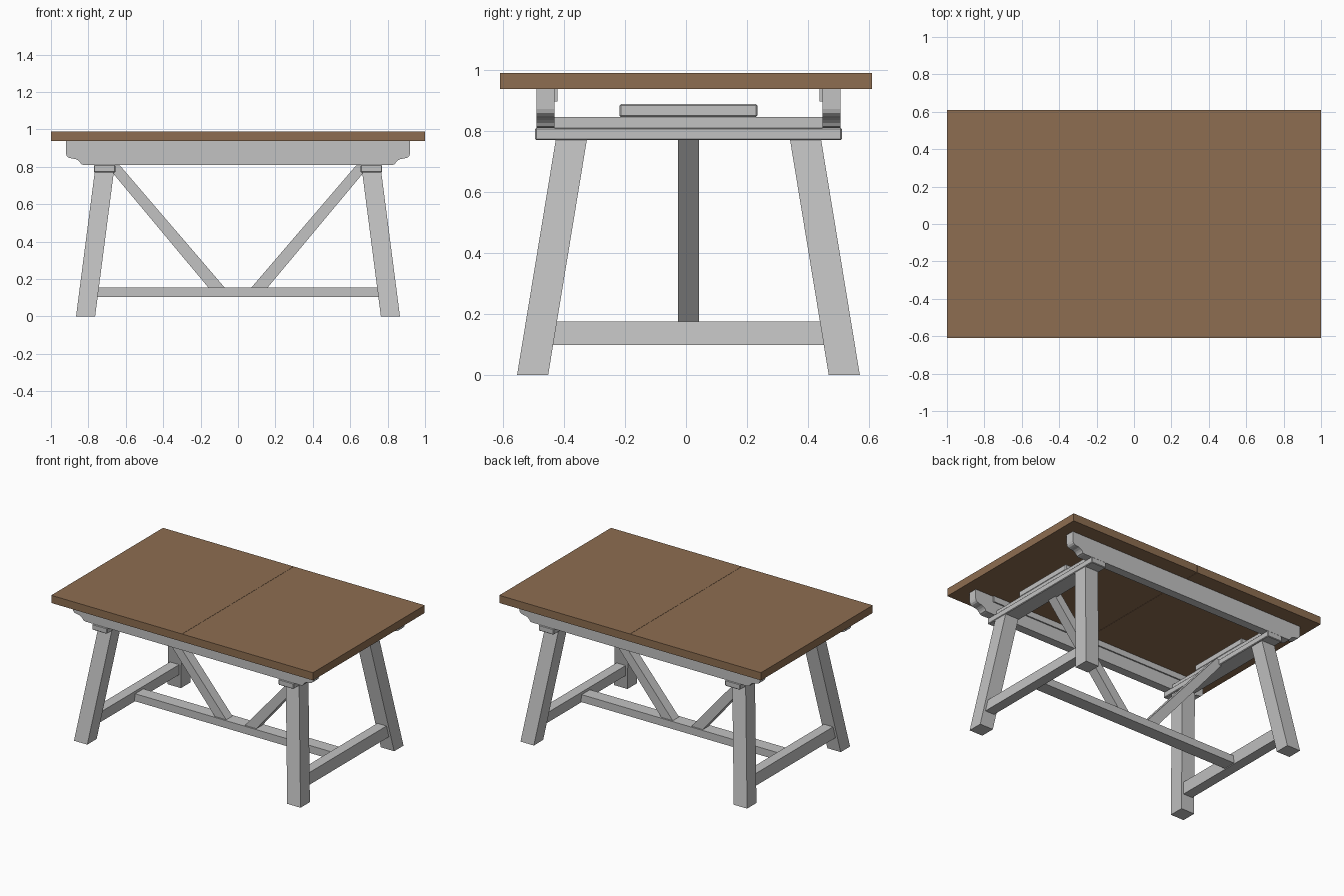
import bpy, bmesh, math
from mathutils import Vector

if "Cube" in bpy.data.objects:
    bpy.data.objects.remove(bpy.data.objects["Cube"])


def material(name, col):
    m = bpy.data.materials.new(name)
    m.diffuse_color = (*col, 1)
    m.use_nodes = True
    m.node_tree.nodes["Principled BSDF"].inputs["Base Color"].default_value = m.diffuse_color
    return m


WOOD = material("brown wood", (0.27, 0.155, 0.082))
GREY = material("grey paint", (0.54, 0.54, 0.54))
CY = 0.008  # the base sits slightly off the top's centre line


def finish(bm, name, mat, bevel=0.0):
    bmesh.ops.recalc_face_normals(bm, faces=bm.faces[:])
    me = bpy.data.meshes.new(name)
    bm.to_mesh(me)
    bm.free()
    me.materials.append(mat)
    ob = bpy.data.objects.new(name, me)
    bpy.context.collection.objects.link(ob)
    if bevel:
        b = ob.modifiers.new("bevel", 'BEVEL')
        b.width = bevel
        b.segments = 1
    return ob


def box(name, x, y, z, mat=GREY, bevel=0.0):
    bm = bmesh.new()
    bmesh.ops.create_cube(bm, size=1)
    for v in bm.verts:
        v.co = Vector([(r[0] + r[1]) / 2 + c * (r[1] - r[0])
                       for c, r in zip(v.co, (x, y, z))])
    return finish(bm, name, mat, bevel)


def extrude_xz(name, pts, y0, y1, mat=GREY):
    """Extrude an x-z outline from y0 to y1."""
    bm = bmesh.new()
    f = bm.faces.new([bm.verts.new((x, y0, z)) for x, z in pts])
    r = bmesh.ops.extrude_face_region(bm, geom=[f])
    for v in r["geom"]:
        if isinstance(v, bmesh.types.BMVert):
            v.co.y = y1
    return finish(bm, name, mat)


def span(s, a, b):
    return tuple(sorted((s * a, s * b)))


# two-leaf top
for s, n in ((-1, "left"), (1, "right")):
    box("table_top_" + n, span(s, 0.0008, 1.0), (-0.61, 0.61), (0.937, 0.99), WOOD)

# long side rails with ogee ends, and the slides on their inner faces
half = [(0.92, 0.937), (0.92, 0.872), (0.916, 0.858), (0.906, 0.849), (0.89, 0.845),
        (0.87, 0.842), (0.855, 0.835), (0.845, 0.826), (0.838, 0.814), (0.825, 0.81)]
outline = half + [(-x, z) for x, z in reversed(half)]
for s, n in ((-1, "front"), (1, "back")):
    y0, y1 = (CY + v for v in span(s, 0.439, 0.498))
    extrude_xz("side_rail_" + n, outline, y0, y1)
    y0, y1 = (CY + v for v in span(s, 0.43, 0.439))
    box("slide_" + n, (-0.78, 0.78), (y0, y1), (0.897, 0.937))

for s, n in ((-1, "left"), (1, "right")):
    # cross members above the legs
    box("cross_beam_" + n, span(s, 0.655, 0.77), (CY - 0.503, CY + 0.503),
        (0.77, 0.81), GREY, 0.004)
    box("end_rail_" + n, span(s, 0.675, 0.75), (CY - 0.44, CY + 0.44), (0.808, 0.845))
    box("end_block_" + n, span(s, 0.675, 0.75), (CY - 0.226, CY + 0.226),
        (0.845, 0.888), GREY, 0.005)

    # splayed legs
    for t, m in ((-1, "front"), (1, "back")):
        bm = bmesh.new()
        bmesh.ops.create_cube(bm, size=1)
        for v in bm.verts:
            top = v.co.z > 0
            cx, cy = (0.715, 0.384) if top else (0.815, 0.511)
            v.co = (s * cx + v.co.x * 0.102, CY + t * cy + v.co.y * 0.102,
                    0.772 if top else 0)
        finish(bm, f"leg_{n}_{m}", GREY)

    # end stretcher between the legs, leaning with them
    def leg_x(z):
        return 0.815 - 0.1 * z / 0.772
    lo, hi = 0.098, 0.175
    bm = bmesh.new()
    bmesh.ops.create_cube(bm, size=1)
    for v in bm.verts:
        z = hi if v.co.z > 0 else lo
        yy = 0.511 - 0.127 * z / 0.772 - 0.04
        v.co = (s * leg_x(z) + v.co.x * 0.07, CY + v.co.y * 2 * yy, z)
    finish(bm, "end_stretcher_" + n, GREY)

    # diagonal brace from the long stretcher to the cross beam
    extrude_xz("brace_" + n, [(s * x, z) for x, z in (
        (0.07, 0.153), (0.157, 0.153), (0.672, 0.77), (0.66, 0.808), (0.632, 0.808))],
        CY - 0.034, CY + 0.034)

# long central stretcher
box("long_stretcher", (-0.775, 0.775), (CY - 0.045, CY + 0.045), (0.103, 0.155))
